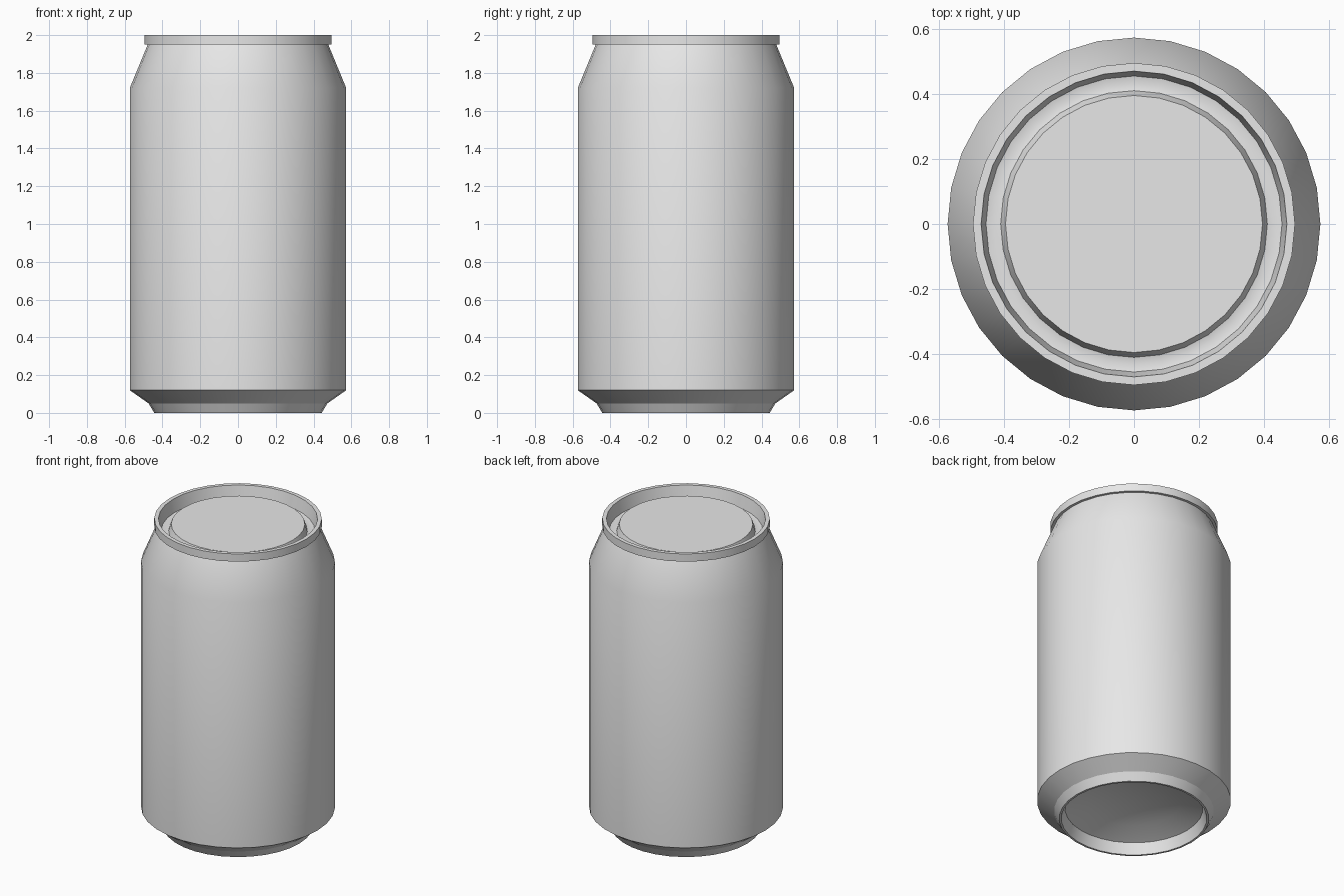
import bpy, bmesh, math

cube = bpy.data.objects.get("Cube")
if cube:
    bpy.data.objects.remove(cube, do_unlink=True)

SIDES = 32

metal = bpy.data.materials.new("light_grey_metal")
metal.use_nodes = True
grey = (0.8, 0.8, 0.8, 1)
metal.diffuse_color = grey
metal.node_tree.nodes["Principled BSDF"].inputs["Base Color"].default_value = grey


def lathe(name, profile):
    """Revolve (radius, height) points about z; a zero radius closes the end."""
    bm = bmesh.new()
    rings = []
    for r, z in profile:
        if r == 0:
            rings.append([bm.verts.new((0, 0, z))] * SIDES)
        else:
            angles = [math.tau * i / SIDES for i in range(SIDES)]
            rings.append([bm.verts.new((r * math.cos(a), r * math.sin(a), z)) for a in angles])
    for low, high in zip(rings, rings[1:]):
        for i in range(SIDES):
            j = (i + 1) % SIDES
            corners = [low[i], low[j], high[j], high[i]]
            bm.faces.new(list(dict.fromkeys(corners)))
    mesh = bpy.data.meshes.new(name)
    bm.to_mesh(mesh)
    bm.free()
    mesh.materials.append(metal)
    obj = bpy.data.objects.new(name, mesh)
    bpy.context.collection.objects.link(obj)
    bpy.ops.object.select_all(action='DESELECT')
    obj.select_set(True)
    bpy.context.view_layer.objects.active = obj
    bpy.ops.object.shade_smooth_by_angle(angle=math.radians(30))
    return obj


# Domed underside, recess wall and standing ring
lathe("domed_base", [(0, 0.15), (0.14, 0.14), (0.28, 0.115), (0.408, 0.07),
                     (0.43, 0), (0.443, 0), (0.473, 0.05)])

# Lower chamfer, straight wall and tapered shoulder
lathe("can_body", [(0.473, 0.05), (0.573, 0.12), (0.573, 1.72), (0.478, 1.95)])

# Overhanging rim, countersunk groove and raised flat lid
lathe("rim_and_lid", [(0.478, 1.95), (0.495, 1.95), (0.495, 2), (0.47, 2),
                      (0.455, 1.92), (0.432, 1.915), (0.41, 1.92),
                      (0.395, 1.965), (0, 1.965)])
